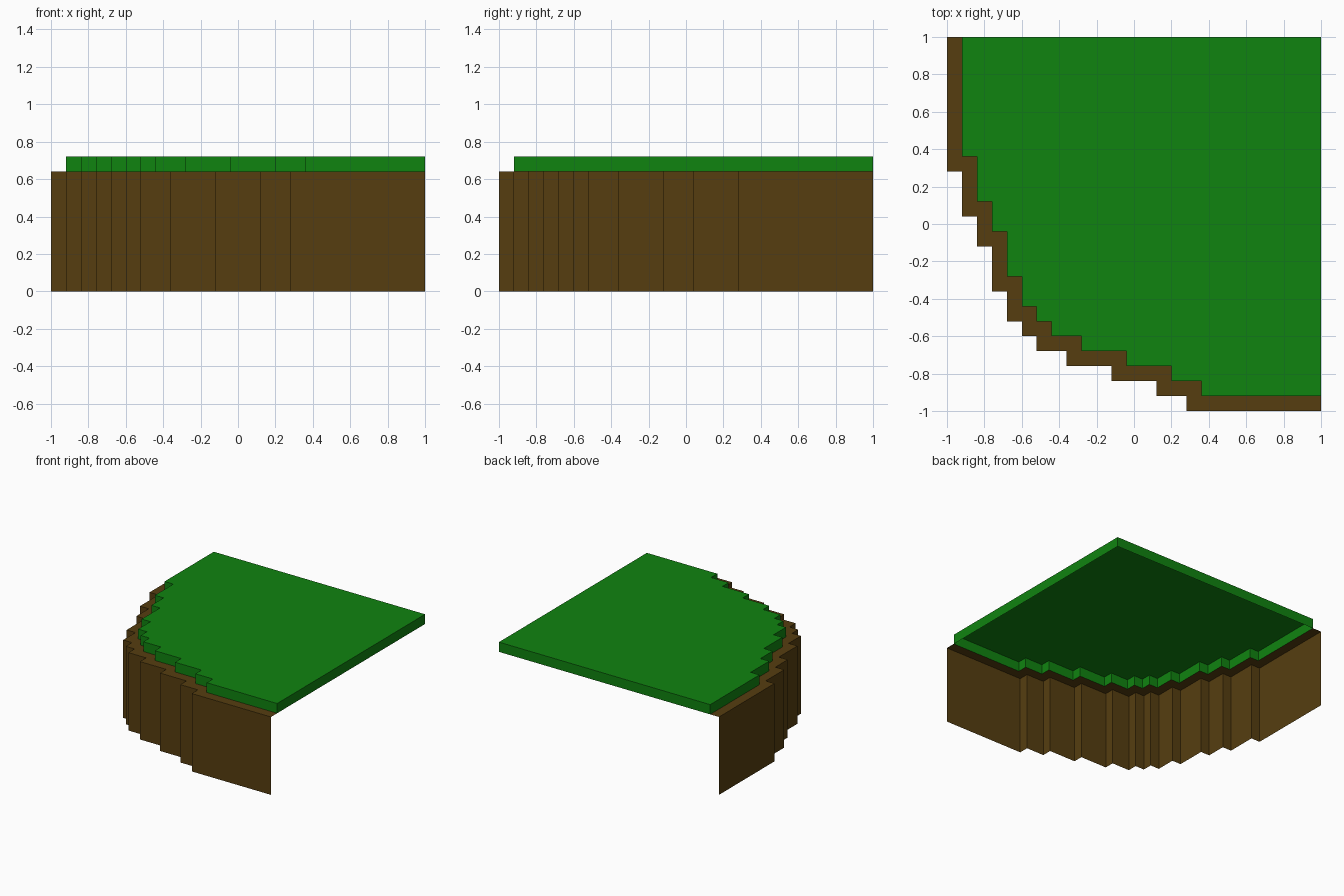
import bpy, bmesh

if "Cube" in bpy.data.objects:
    bpy.data.objects.remove(bpy.data.objects["Cube"])

STEP = 0.08            # tread width and lip height
Z_WALL, Z_TOP = 0.64, 0.72

# stepped quarter-round outline: each row is one x step and the y it runs down to
STEPS = [(-1, .28), (-.92, .04), (-.84, -.12), (-.76, -.36), (-.68, -.52),
         (-.60, -.60), (-.52, -.68), (-.36, -.76), (-.12, -.84), (.12, -.92), (.28, -1)]

outer = [(-1, 1)]
for i, (x, y) in enumerate(STEPS):
    if i:
        outer.append((x, STEPS[i - 1][1]))
    outer.append((x, y))
outer.append((1, -1))
inner = [(min(x + STEP, 1), min(y + STEP, 1)) for x, y in outer]


def make_material(name, color):
    mat = bpy.data.materials.new(name)
    mat.diffuse_color = color
    mat.use_nodes = True
    mat.node_tree.nodes["Principled BSDF"].inputs["Base Color"].default_value = mat.diffuse_color
    return mat


def ring(bm, points, z):
    return [bm.verts.new((x, y, z)) for x, y in points]


def strip(bm, lower, upper):
    for i in range(len(lower) - 1):
        bm.faces.new((lower[i], lower[i + 1], upper[i + 1], upper[i]))


def finish(bm, name, mat):
    mesh = bpy.data.meshes.new(name)
    bm.to_mesh(mesh)
    bm.free()
    mesh.materials.append(mat)
    obj = bpy.data.objects.new(name, mesh)
    bpy.context.collection.objects.link(obj)


# earth cliff: open stepped wall with a flat ledge on top
bm = bmesh.new()
base, rim, ledge = ring(bm, outer, 0), ring(bm, outer, Z_WALL), ring(bm, inner, Z_WALL)
strip(bm, base, rim)
strip(bm, rim, ledge)
finish(bm, "earth_cliff", make_material("earth", (0.093, 0.048, 0.005, 1)))

# grass slab: lip all round and a top, open underneath
bm = bmesh.new()
outline = inner + [(1, 1)]
low, high = ring(bm, outline, Z_WALL), ring(bm, outline, Z_TOP)
strip(bm, low + low[:1], high + high[:1])
bm.faces.new(high)
finish(bm, "grass_top", make_material("grass", (0.005, 0.227, 0.005, 1)))
